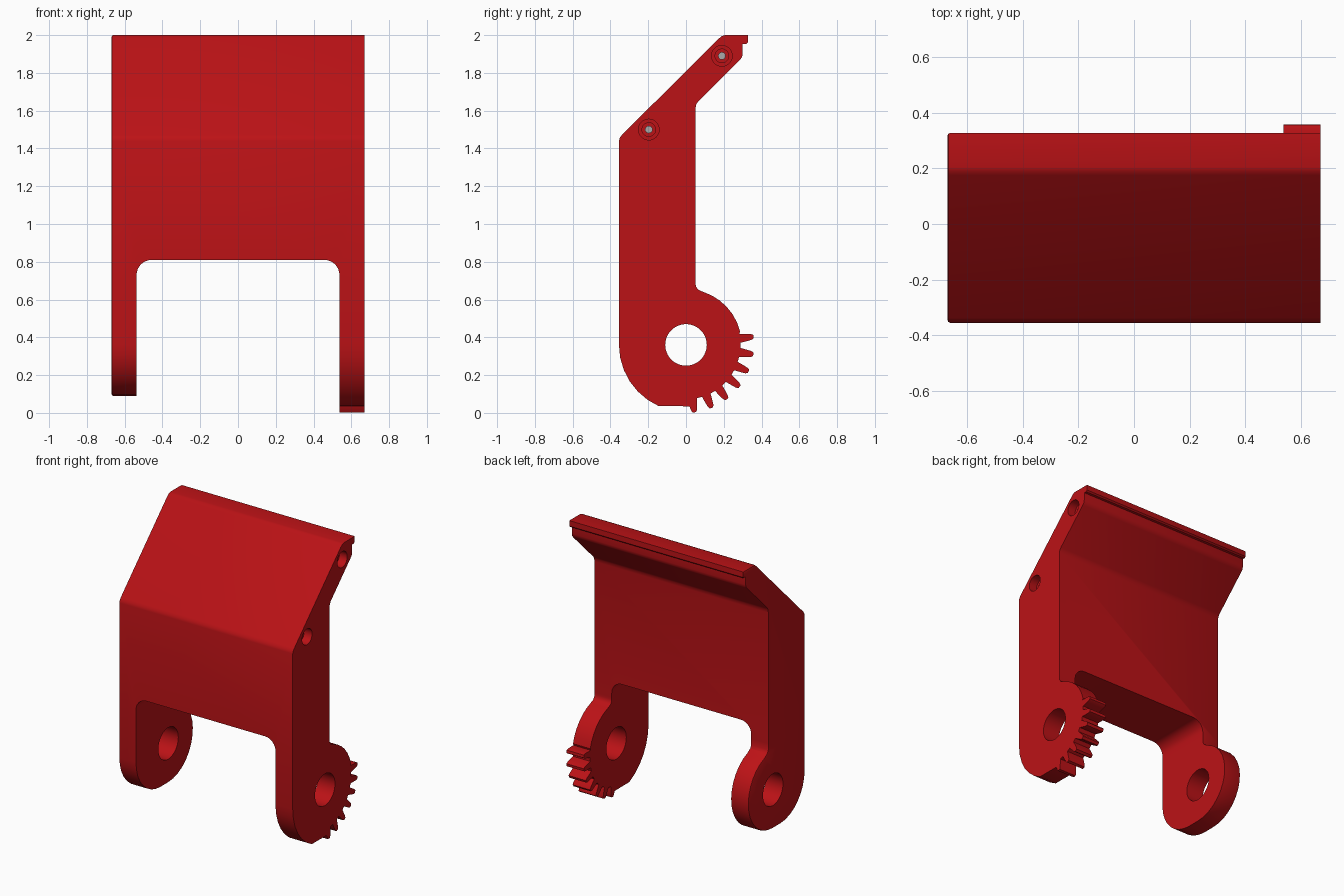
import bpy, bmesh
from math import radians, cos, sin

if "Cube" in bpy.data.objects:
    bpy.data.objects.remove(bpy.data.objects["Cube"])

W, INNER, SEAM = 0.67, 0.537, 0.70   # half width, inner arm face, arm/panel joint
PIVOT = (0.0, 0.36)


def material(name, color):
    m = bpy.data.materials.new(name)
    m.diffuse_color = color
    m.use_nodes = True
    m.node_tree.nodes["Principled BSDF"].inputs["Base Color"].default_value = m.diffuse_color
    return m


RED = material("red", (0.5, 0.006, 0.008, 1))
GREY = material("grey", (0.4, 0.4, 0.4, 1))


def arc(c, rx, rz, a0, a1, n):
    return [(c[0] + rx * cos(radians(a0 + (a1 - a0) * i / n)),
             c[1] + rz * sin(radians(a0 + (a1 - a0) * i / n))) for i in range(n + 1)]


def extrude(name, pts, lo, hi, axis="x", bevel=0.0, mat=RED):
    """Extrude a 2D profile along x (profile is y,z) or along y (profile is x,z)."""
    bm = bmesh.new()
    place = (lambda u, v, d: (d, u, v)) if axis == "x" else (lambda u, v, d: (u, d, v))
    face = bm.faces.new([bm.verts.new(place(u, v, lo)) for u, v in pts])
    new = bmesh.ops.extrude_face_region(bm, geom=[face])["geom"]
    for v in new:
        if isinstance(v, bmesh.types.BMVert):
            v.co[0 if axis == "x" else 1] = hi
    bmesh.ops.recalc_face_normals(bm, faces=bm.faces)
    if bevel:
        # soften the outer left rim, leaving the joint edge alone
        rim = [e for e in bm.edges if all(abs(v.co.x - lo) < 1e-5 for v in e.verts)
               and not all(abs(v.co.z - SEAM) < 1e-5 for v in e.verts)]
        bmesh.ops.bevel(bm, geom=rim, offset=bevel, segments=2, profile=0.5, affect="EDGES")
    me = bpy.data.meshes.new(name)
    bm.to_mesh(me)
    bm.free()
    me.materials.append(mat)
    ob = bpy.data.objects.new(name, me)
    bpy.context.collection.objects.link(ob)
    return ob


def activate(ob):
    bpy.ops.object.select_all(action="DESELECT")
    ob.select_set(True)
    bpy.context.view_layer.objects.active = ob


def cut(ob, cutter):
    mod = ob.modifiers.new("cut", "BOOLEAN")
    mod.operation, mod.solver, mod.object = "DIFFERENCE", "EXACT", cutter
    activate(ob)
    bpy.ops.object.modifier_apply(modifier=mod.name)
    bpy.data.objects.remove(cutter)


# Panel: bent plate with a hooked lip along the top
panel = extrude("panel", [
    (-0.355, SEAM), (0.05, SEAM), (0.05, 1.61), (0.054, 1.632), (0.065, 1.65),
    (0.285, 1.868), (0.296, 1.882), (0.30, 1.90), (0.30, 1.953), (0.318, 1.953),
    (0.327, 1.962), (0.327, 2.0), (0.205, 2.0), (0.19, 1.995), (0.175, 1.983),
    (-0.338, 1.473), (-0.35, 1.458), (-0.355, 1.44)], -W, W, bevel=0.01)

# Arched gap between the arms
gap = arc((INNER - 0.08, 0.73), 0.08, 0.08, 0, 90, 8)
gap += [(-x, z) for x, z in reversed(gap)]
cut(panel, extrude("gap_cutter", [(INNER, 0.5)] + gap + [(-INNER, 0.5)], -1, 1, "y"))

# Stepped screw holes in the right side, with a pin at the bottom of each
for i, c in enumerate([(0.19, 1.89), (-0.197, 1.50)]):
    for r, depth in ((0.055, 0.06), (0.036, 0.45)):
        cut(panel, extrude("screw_cutter", arc(c, r, r, 0, 348.75, 31), W - depth, W + 0.1))
    extrude(f"pin_{i + 1}", arc(c, 0.02, 0.02, 0, 337.5, 15), W - 0.46, W - 0.42, mat=GREY)

# Left arm: plain rounded lug
left = [(-0.355, SEAM)] + arc((-0.085, 0.36), 0.27, 0.27, 180, 270, 8)
left += arc(PIVOT, 0.27, 0.27, -90, 70, 14) + [(0.06, 0.635), (0.05, 0.655), (0.05, SEAM)]
left_arm = extrude("left_arm", left, -W, -INNER, bevel=0.01)

# Right arm: lug with a segment of gear teeth
teeth = []
for k in range(7):
    a = -83 + 15 * k
    for da, r in ((-4.8, 0.288), (-3.6, 0.32), (-2.6, 0.348), (-1.5, 0.36),
                  (1.5, 0.36), (2.6, 0.348), (3.6, 0.32), (4.8, 0.288)):
        teeth += arc(PIVOT, r, r, a + da, a + da, 1)[:1]
right = [(-0.355, SEAM)] + arc(PIVOT, 0.355, 0.355, 180, 246, 6) + [(0.018, 0.035)]
right += teeth[2:] + arc(PIVOT, 0.295, 0.295, 14, 72, 6)
right += [(0.065, 0.652), (0.053, 0.668), (0.05, 0.685), (0.05, SEAM)]
right_arm = extrude("right_arm", right, INNER, W)

# Pivot holes through both arms
for arm in (left_arm, right_arm):
    cut(arm, extrude("pivot_cutter", arc(PIVOT, 0.11, 0.11, 0, 352.5, 47), -1, 1))

for ob in (panel, left_arm, right_arm):
    activate(ob)
    bpy.ops.object.shade_smooth_by_angle(angle=radians(30))
